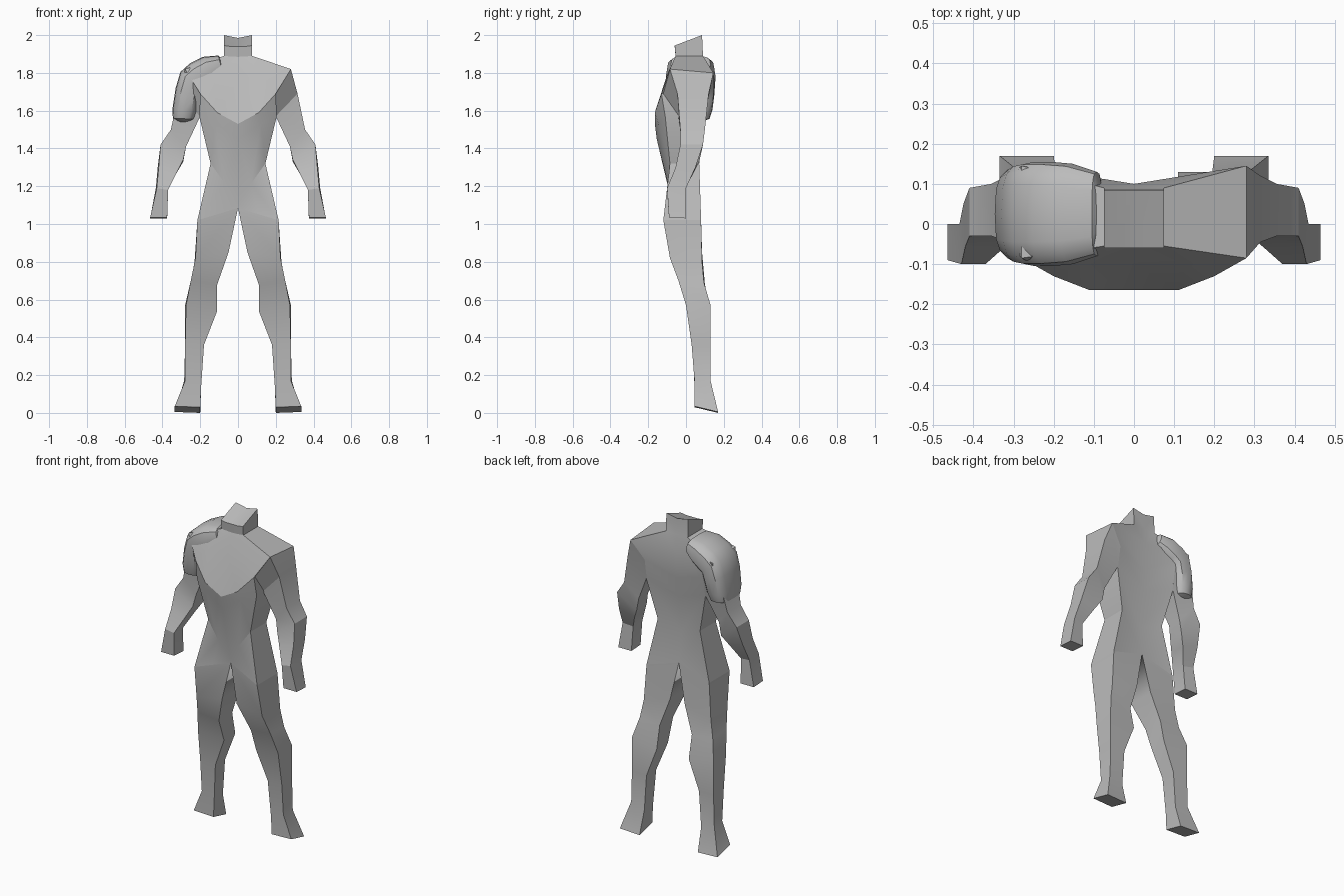
import bpy, bmesh, math

def material(name, v):
    m = bpy.data.materials.new(name)
    m.diffuse_color = (v, v, v, 1)
    return m

BODY = material("body grey", 0.5)
PAD = material("pad grey", 0.5)

def loft(name, rings, mat, closed=True, caps=(True, True), mirror=True, angle=25):
    """Skin a list of equal-length point rings."""
    bm = bmesh.new()
    vs = [[bm.verts.new(p) for p in r] for r in rings]
    n = len(rings[0])
    for a, b in zip(vs, vs[1:]):
        for i in range(n if closed else n - 1):
            j = (i + 1) % n
            bm.faces.new((a[i], a[j], b[j], b[i]))
    if caps[0]:
        bm.faces.new(vs[0])
    if caps[1]:
        bm.faces.new(vs[-1])
    bmesh.ops.recalc_face_normals(bm, faces=bm.faces)
    # an open half shell: make sure the first face looks to the front
    if not closed:
        bm.faces.ensure_lookup_table()
        bm.normal_update()
        if bm.faces[0].normal.y > 0:
            bmesh.ops.reverse_faces(bm, faces=bm.faces)
    me = bpy.data.meshes.new(name)
    bm.to_mesh(me)
    bm.free()
    me.materials.append(mat)
    ob = bpy.data.objects.new(name, me)
    bpy.context.collection.objects.link(ob)
    if mirror:
        ob.modifiers.new("mirror", 'MIRROR').use_clip = True
    bpy.ops.object.select_all(action='DESELECT')
    ob.select_set(True)
    bpy.context.view_layer.objects.active = ob
    bpy.ops.object.shade_smooth_by_angle(angle=math.radians(angle))
    return ob

# torso and neck: half rows from front centre round the side to back centre
torso = [
    [(0, -.06, 1.94), (.04, -.06, 1.94), (.075, -.06, 1.945), (.075, .085, 2.0), (0, .085, 1.985)],
    [(0, -.055, 1.885), (.04, -.055, 1.887), (.075, -.055, 1.89), (.075, .09, 1.89), (0, .09, 1.89)],
    [(0, -.10, 1.76), (.13, -.10, 1.79), (.28, -.085, 1.82), (.28, .145, 1.80), (0, .10, 1.79)],
    [(0, -.165, 1.53), (.11, -.165, 1.59), (.20, -.13, 1.69), (.20, .12, 1.69), (0, .09, 1.62)],
    [(0, -.155, 1.45), (.12, -.145, 1.53), (.205, -.11, 1.57), (.205, .10, 1.57), (0, .075, 1.50)],
    [(0, -.075, 1.11), (.07, -.095, 1.215), (.145, -.085, 1.32), (.145, .07, 1.32), (0, .045, 1.27)],
    [(0, -.07, 1.085), (.107, -.095, 1.052), (.215, -.12, 1.02), (.215, .08, 1.02), (0, .07, 1.085)],
]
loft("torso", torso, BODY, closed=False, caps=(True, False))

# limbs: four-cornered rings (inner front, outer front, outer back, inner back)
leg = [
    [(0, -.07, 1.085), (.215, -.12, 1.02), (.215, .08, 1.02), (0, .07, 1.085)],
    [(.05, -.085, .85), (.225, -.085, .82), (.23, .085, .80), (.05, .085, .85)],
    [(.11, -.03, .68), (.25, -.04, .70), (.25, .095, .69), (.11, .10, .68)],
    [(.11, .02, .54), (.275, 0, .57), (.28, .13, .57), (.11, .13, .54)],
    [(.18, .035, .36), (.28, .03, .36), (.28, .13, .36), (.18, .13, .36)],
    [(.195, .045, .14), (.28, .045, .17), (.285, .13, .17), (.195, .13, .14)],
    [(.20, .045, .03), (.335, .045, .035), (.335, .17, .005), (.20, .17, 0)],
]
loft("legs", leg, BODY, caps=(False, True))

arm = [
    [(.20, -.12, 1.69), (.28, -.085, 1.82), (.28, .145, 1.80), (.20, .12, 1.69)],
    [(.20, -.04, 1.57), (.315, -.045, 1.69), (.315, .12, 1.69), (.20, .10, 1.57)],
    [(.275, -.02, 1.41), (.355, -.03, 1.50), (.355, .10, 1.50), (.275, .07, 1.41)],
    [(.29, -.03, 1.34), (.41, -.03, 1.42), (.41, .09, 1.42), (.29, .07, 1.33)],
    [(.325, -.06, 1.27), (.42, -.055, 1.30), (.425, .05, 1.30), (.325, .04, 1.27)],
    [(.37, -.10, 1.18), (.43, -.10, 1.19), (.435, 0, 1.19), (.37, -.01, 1.18)],
    [(.375, -.09, 1.035), (.465, -.09, 1.035), (.465, 0, 1.03), (.375, 0, 1.03)],
]
loft("arms", arm, BODY, caps=(False, True))

# shoulder pad: rounded-square sections swept from the neck over the shoulder
# (outer x, outer z, inner x, inner z, half depth)
sections = [
    (-.080, 1.870, -.078, 1.840, .060), (-.105, 1.892, -.080, 1.800, .105),
    (-.185, 1.885, -.120, 1.760, .125), (-.255, 1.850, -.160, 1.730, .130),
    (-.305, 1.805, -.190, 1.710, .130), (-.330, 1.720, -.205, 1.650, .125),
    (-.347, 1.610, -.215, 1.600, .115), (-.345, 1.560, -.230, 1.555, .100),
    (-.320, 1.540, -.260, 1.540, .060),
]
rings = []
for ox, oz, ix, iz, d in sections:
    ring = []
    for k in range(16):
        a = 2 * math.pi * k / 16
        c, s = [math.copysign(abs(t) ** 0.65, t) for t in (math.cos(a), math.sin(a))]
        f = (c + 1) / 2
        ring.append((ix + (ox - ix) * f, .025 + d * s, iz + (oz - iz) * f))
    rings.append(ring)
loft("shoulder_pad", rings, PAD, mirror=False, angle=35)
